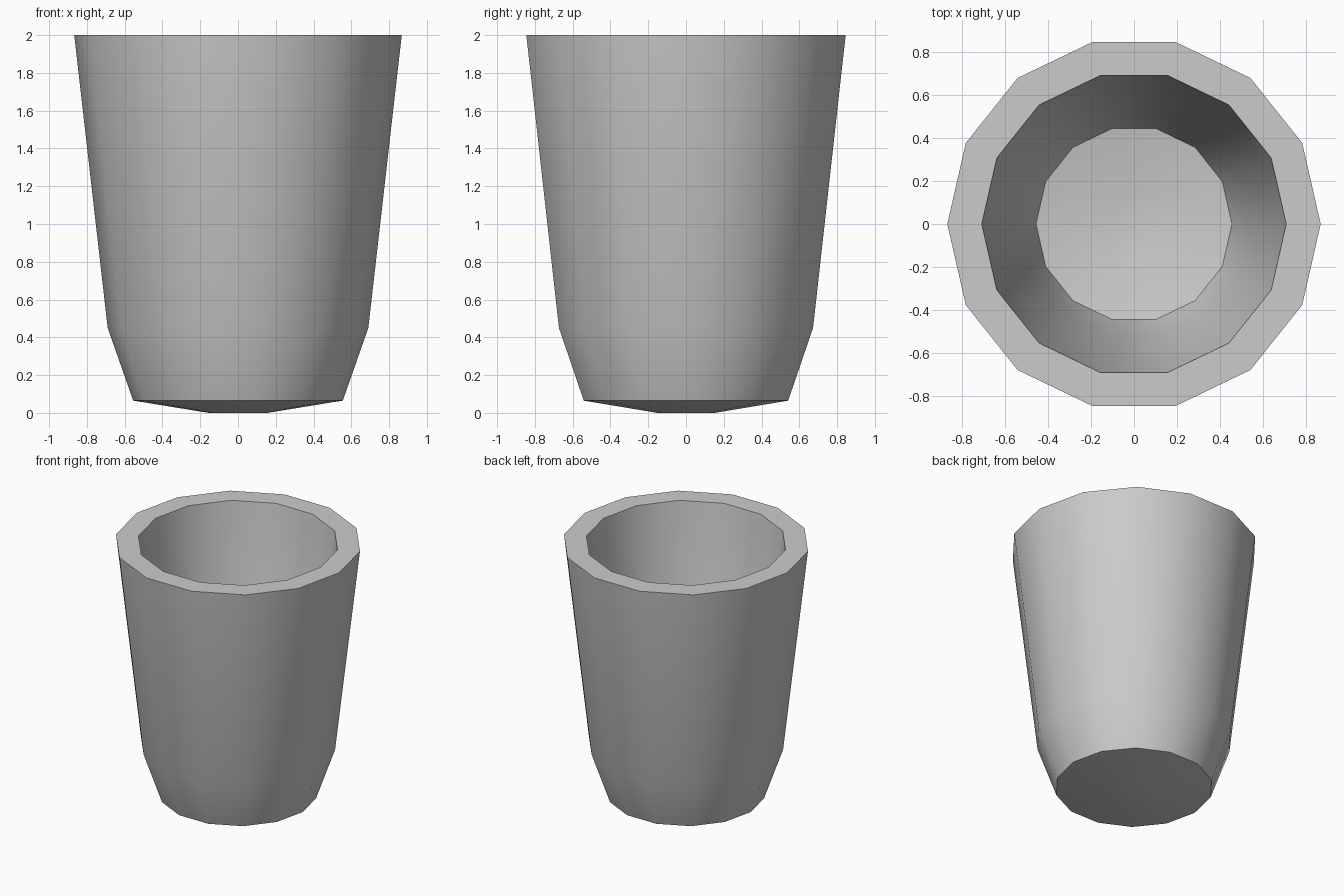
import bpy, bmesh, math

if "Cube" in bpy.data.objects:
    bpy.data.objects.remove(bpy.data.objects["Cube"])

SIDES = 14
# (radius, height) from the outer base, up over the rim, down to the inner floor
PROFILE = [(0.155, 0.0), (0.555, 0.065), (0.69, 0.45), (0.867, 2.0),
           (0.707, 2.0), (0.533, 0.48), (0.455, 0.22), (0.14, 0.165)]

bm = bmesh.new()

# Rings of the lathe
rings = []
for r, z in PROFILE:
    rings.append([bm.verts.new((r * math.cos(math.tau * i / SIDES),
                                r * math.sin(math.tau * i / SIDES), z))
                  for i in range(SIDES)])

# Walls
for a, b in zip(rings, rings[1:]):
    for i in range(SIDES):
        j = (i + 1) % SIDES
        bm.faces.new((a[i], a[j], b[j], b[i]))

# Base and inner floor caps
bm.faces.new(rings[0][::-1])
bm.faces.new(rings[-1])
bmesh.ops.recalc_face_normals(bm, faces=bm.faces)

mesh = bpy.data.meshes.new("cup")
bm.to_mesh(mesh)
bm.free()
cup = bpy.data.objects.new("cup", mesh)
bpy.context.collection.objects.link(cup)

# Smooth walls, crisp rim and base
bpy.context.view_layer.objects.active = cup
cup.select_set(True)
bpy.ops.object.shade_smooth_by_angle(angle=math.radians(35))
